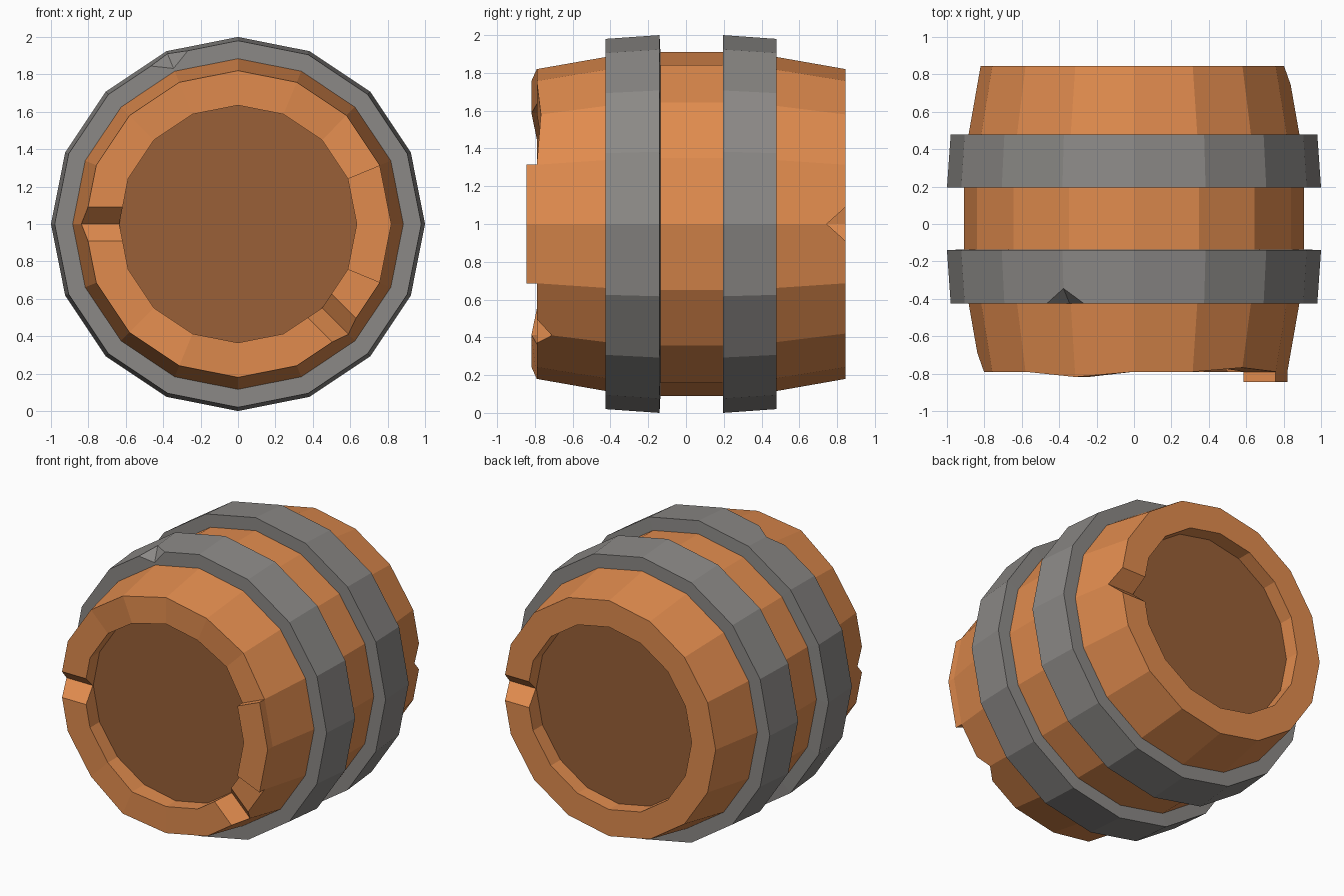
import bpy, bmesh, math

if "Cube" in bpy.data.objects:
    bpy.data.objects.remove(bpy.data.objects["Cube"])

N = 16


def pos(angle, r, y, t=0.0):
    """Point at an angle around the barrel axis, t = sideways offset."""
    a = math.radians(angle)
    return (r * math.cos(a) - t * math.sin(a), y, 1 + r * math.sin(a) + t * math.cos(a))


def material(name, rgb):
    m = bpy.data.materials.new(name)
    m.diffuse_color = (*rgb, 1)
    m.use_nodes = True
    m.node_tree.nodes["Principled BSDF"].inputs["Base Color"].default_value = m.diffuse_color
    return m


def finish(name, bm, mat=None):
    bmesh.ops.recalc_face_normals(bm, faces=bm.faces[:])
    me = bpy.data.meshes.new(name)
    bm.to_mesh(me)
    bm.free()
    ob = bpy.data.objects.new(name, me)
    bpy.context.collection.objects.link(ob)
    if mat:
        me.materials.append(mat)
    return ob


def lathe(profile):
    """Closed (y, r) profile turned around the barrel axis; returns bmesh and rings."""
    bm = bmesh.new()
    rings = [[bm.verts.new(pos(i * 360 / N, r, y)) for y, r in profile] for i in range(N)]
    n = len(profile)
    for i in range(N):
        a, b = rings[i], rings[(i + 1) % N]
        for j in range(n):
            k = (j + 1) % n
            bm.faces.new((a[j], a[k], b[k], b[j]))
    return bm, rings


def hull(name, points):
    bm = bmesh.new()
    for p in points:
        bm.verts.new(p)
    bmesh.ops.convex_hull(bm, input=bm.verts[:])
    ob = finish(name, bm)
    ob.hide_render = True
    return ob


def cut(target, cutter):
    mod = target.modifiers.new("cut", 'BOOLEAN')
    mod.operation = 'DIFFERENCE'
    mod.solver = 'EXACT'
    mod.object = cutter
    bpy.context.view_layer.objects.active = target
    bpy.ops.object.modifier_apply(modifier=mod.name)
    bpy.data.objects.remove(cutter)


wood = material("wood", (0.75, 0.26, 0.076))
dark_wood = material("dark_wood", (0.32, 0.115, 0.038))
iron = material("iron", (0.26, 0.25, 0.24))

# Staves: hollow tapered shell
FRONT, BACK, RIN = -0.79, 0.845, 0.635
bm, rings = lathe([(FRONT, 0.82), (-0.42, 0.885), (-0.14, 0.91), (0.19, 0.91),
                   (0.475, 0.885), (BACK, 0.82), (BACK, RIN), (FRONT, RIN)])

# Two staves stick out at the front right
picked = {rings[i % N][j] for i in (-1, 0, 1) for j in (0, 7)}
faces = [f for f in bm.faces if all(v in picked for v in f.verts)]
out = bmesh.ops.extrude_face_region(bm, geom=faces)
for v in out["geom"]:
    if isinstance(v, bmesh.types.BMVert):
        v.co.y = -0.845

# Uneven front rim
for i, y in ((5, -0.818), (11, -0.818), (2, -0.768)):
    for j in (0, 7):
        rings[i][j].co.y = y
staves = finish("staves", bm, wood)

# V notches in the rims
for angle, y, d in ((180, FRONT, 0.1), (-45, FRONT, 0.08), (0, BACK, -0.1)):
    pts = [pos(angle, r, yy, t) for r in (0.5, 1.0)
           for yy, t in ((y + d, 0), (y - d, 0.18), (y - d, -0.18))]
    cut(staves, hull("notch_cutter", pts))

# Recessed end lids
for name, y in (("front_lid", -0.685), ("back_lid", 0.74)):
    bm = bmesh.new()
    ends = [[bm.verts.new(pos(i * 360 / N, RIN + 0.01, y + s)) for i in range(N)]
            for s in (-0.0, 0.03 if y < 0 else -0.03)]
    for loop in ends:
        bm.faces.new(loop)
    for i in range(N):
        k = (i + 1) % N
        bm.faces.new((ends[0][i], ends[0][k], ends[1][k], ends[1][i]))
    finish(name, bm, dark_wood)

# Iron hoops
front_hoop = finish("front_hoop", lathe([(-0.425, 0.87), (-0.425, 0.98),
                                         (-0.14, 1.0), (-0.135, 0.9)])[0], iron)
finish("back_hoop", lathe([(0.195, 0.9), (0.195, 1.0), (0.478, 0.98), (0.478, 0.87)])[0], iron)

# Chip in the front hoop
chip = [pos(112.5, 0.863, -0.46), pos(112.5, 1.033, -0.30),
        pos(112.5, 0.9775, -0.465, 0.22), pos(112.5, 0.9775, -0.465, -0.22)]
cut(front_hoop, hull("chip_cutter", chip))
